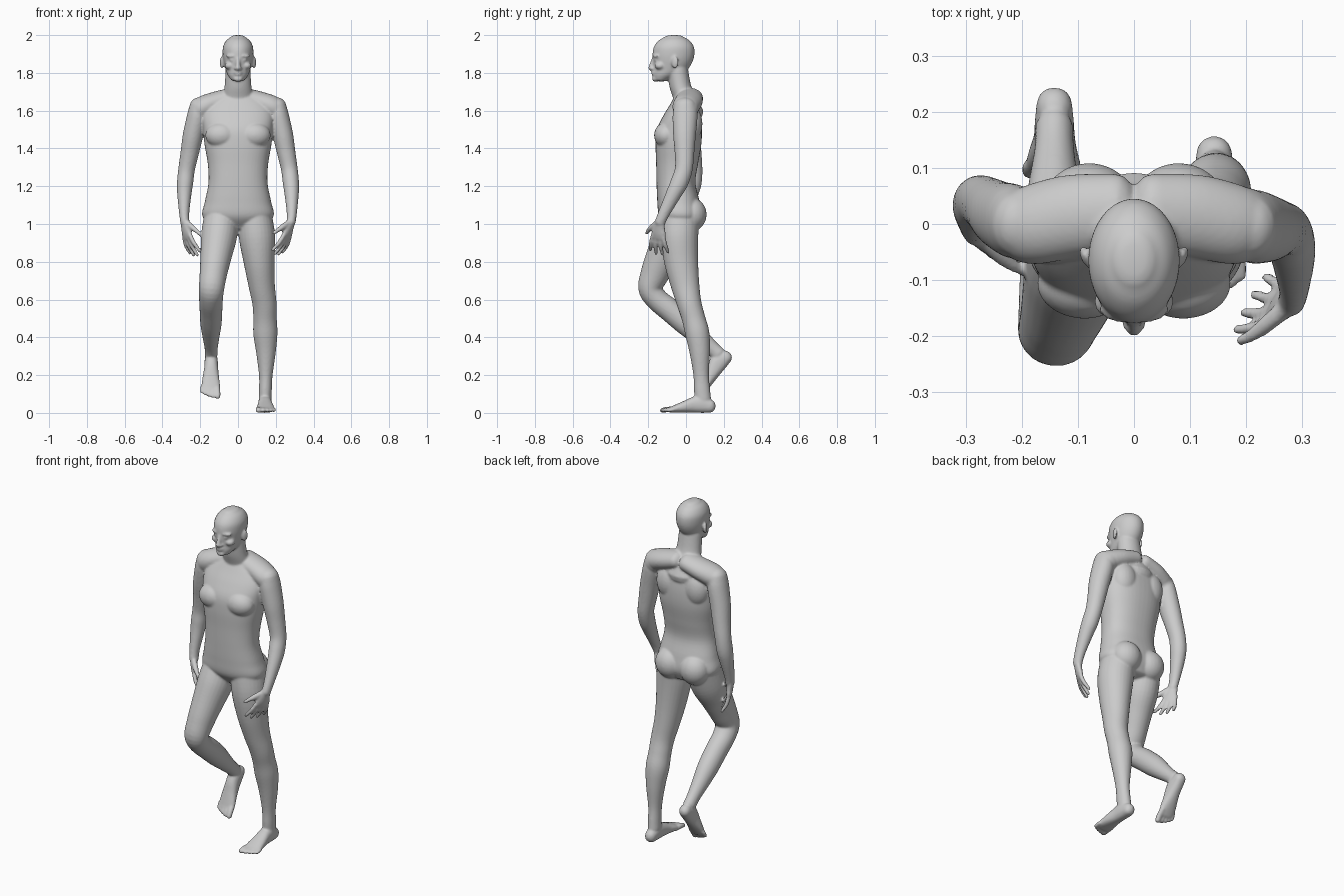
import bpy, bmesh, math
from mathutils import Vector, Matrix

X, Y, Z = Vector((1, 0, 0)), Vector((0, 1, 0)), Vector((0, 0, 1))
bm = bmesh.new()


def spline(pts, sub=5):
    """Catmull-Rom through rows of (x, y, z, radius_u, radius_v)."""
    p = [pts[0]] + list(pts) + [pts[-1]]
    out = []
    for i in range(1, len(p) - 2):
        for k in range(sub):
            t = k / sub
            out.append([0.5 * (2 * b + (c - a) * t + (2 * a - 5 * b + 4 * c - d) * t * t
                               + (3 * b - a - 3 * c + d) * t ** 3)
                        for a, b, c, d in zip(p[i - 1], p[i], p[i + 1], p[i + 2])])
    out.append(list(pts[-1]))
    return out


def loft(pts, ref=X, axis=None, cap=1.0, power=2.0, n=28):
    """Skin elliptical rings along a path, with rounded ends."""
    rows = spline(pts)
    pos = [Vector(r[:3]) for r in rows]
    rings = []
    last = len(rows) - 1
    for i, r in enumerate(rows):
        t = axis or (pos[min(i + 1, last)] - pos[max(i - 1, 0)]).normalized()
        u = (ref - t * ref.dot(t)).normalized()
        v = t.cross(u)
        ring = (pos[i], t, u, v, r[3], r[4])
        angles = [0]
        if i == 0:
            angles = [-85, -65, -45, -22, 0]
        elif i == last:
            angles = [0, 22, 45, 65, 85]
        for deg in angles:
            a = math.radians(deg)
            rings.append((pos[i] + t * cap * min(r[3], r[4]) * math.sin(a), u, v,
                          r[3] * math.cos(a), r[4] * math.cos(a)))
    loops = []
    for c, u, v, ru, rv in rings:
        loop = []
        for k in range(n):
            a = 2 * math.pi * k / n
            ca, sa = math.cos(a), math.sin(a)
            loop.append(bm.verts.new(c + u * ru * math.copysign(abs(ca) ** (2 / power), ca)
                                     + v * rv * math.copysign(abs(sa) ** (2 / power), sa)))
        loops.append(loop)
    for a, b in zip(loops, loops[1:]):
        for k in range(n):
            bm.faces.new((a[k], a[(k + 1) % n], b[(k + 1) % n], b[k]))
    bm.faces.new(loops[0][::-1])
    bm.faces.new(loops[-1])


def blob(c, r, rot=0.0):
    m = Matrix.Translation(c) @ Matrix.Rotation(rot, 4, 'Z') @ Matrix.Diagonal((*r, 1))
    bmesh.ops.create_uvsphere(bm, u_segments=24, v_segments=16, radius=1, matrix=m)


def local_loft(o, e, pts, **kw):
    """Loft in a local frame e = (along, across, third)."""
    loft([(*(o + e[0] * p[0] + e[1] * p[1] + e[2] * p[2]), p[3], p[4]) for p in pts], ref=e[1], **kw)


def hand(s, wrist, d):
    d = Vector(d).normalized()
    a = Vector((-0.5 * s, -0.85, 0))
    a = (a - d * a.dot(d)).normalized()
    e = (d, a, d.cross(a) * s)
    o = Vector(wrist)
    local_loft(o, e, [(-.01, 0, 0, .026, .021), (.035, .002, 0, .036, .019),
                      (.065, 0, 0, .043, .017), (.09, 0, .001, .042, .013)], cap=.6)
    for w, length in ((.033, .085), (.011, .097), (-.011, .09), (-.032, .072)):
        local_loft(o, e, [(.08, w, 0, .012, .012), (.088 + length * .45, w * 1.35, .008, .0115, .0115),
                          (.088 + length, w * 1.65, .028, .009, .009)], n=14)
    local_loft(o, e, [(.012, .02, .004, .017, .015), (.042, .05, .012, .0155, .015),
                      (.065, .072, .02, .012, .012), (.088, .088, .03, .0095, .0095)], n=14)


def foot(s, heel, f, k):
    e = (Vector(f).normalized(), X * s, Vector(k).normalized())
    o = Vector(heel)
    local_loft(o, e, [(.032, 0, .036, .032, .035), (.07, 0, .047, .035, .047), (.115, 0, .044, .037, .043),
                      (.165, .002, .033, .043, .032), (.21, .002, .023, .049, .022),
                      (.24, .002, .017, .047, .015)], axis=e[0], power=2.3)
    for w, tip, r in ((-.034, .282, .0155), (-.009, .28, .012), (.012, .272, .0115),
                      (.031, .262, .011), (.047, .25, .0105)):
        local_loft(o, e, [(.215, w * .9, .018, r, r), (tip - .025, w, .018, r, r),
                          (tip, w, .0135, r, r * .9)], n=14)


# Torso and neck
loft([(0, -.02, .985, .12, .08), (0, -.03, 1.04, .188, .112), (0, -.04, 1.12, .175, .112),
      (0, -.053, 1.22, .156, .103), (0, -.047, 1.32, .16, .111), (0, -.04, 1.42, .177, .121),
      (0, -.035, 1.50, .184, .119), (0, -.022, 1.57, .188, .10), (0, -.008, 1.63, .165, .078),
      (0, 0, 1.675, .11, .06)], axis=Z, cap=.3, power=2.3, n=48)
loft([(0, .02, 1.60, .10, .072), (0, -.006, 1.67, .083, .064), (0, -.03, 1.73, .071, .058),
      (0, -.045, 1.82, .066, .056)], axis=Z)

# Head
loft([(0, -.13, 1.765, .038, .04), (0, -.105, 1.79, .055, .07), (0, -.081, 1.82, .066, .091),
      (0, -.07, 1.86, .076, .105), (0, -.066, 1.90, .081, .111), (0, -.064, 1.94, .079, .105),
      (0, -.063, 1.972, .062, .081), (0, -.063, 1.99, .038, .05)], axis=Z, cap=.27, n=40)
loft([(0, -.168, 1.885, .010, .010), (0, -.179, 1.85, .0115, .012), (0, -.186, 1.826, .014, .014)])
blob((0, -.162, 1.768), (.026, .018, .015))          # chin
blob((0, -.172, 1.803), (.023, .012, .006))          # upper lip
blob((0, -.171, 1.791), (.021, .012, .006))          # lower lip

# Mirrored swellings: face, shoulders, chest, back and seat
for s in (1, -1):
    blob((s * .034, -.158, 1.889), (.03, .016, .010), s * .3)      # brow
    blob((s * .033, -.157, 1.868), (.014, .013, .007), s * .3)     # eye
    blob((s * .045, -.138, 1.838), (.026, .028, .02))              # cheek
    blob((s * .013, -.178, 1.823), (.009, .012, .008))             # nostril
    blob((s * .086, -.058, 1.855), (.009, .020, .032), s * -.35)   # ear
    loft([(s * .03, .02, 1.672, .07, .05), (s * .11, .014, 1.648, .074, .055),
          (s * .175, 0, 1.622, .072, .06), (s * .2, 0, 1.60, .066, .06)], ref=Y, cap=.8)
    blob((s * .088, -.105, 1.47), (.085, .064, .068))              # chest
    blob((s * .09, .025, 1.53), (.075, .062, .10))                 # shoulder blade
    blob((s * .08, .03, 1.05), (.085, .079, .088))                 # seat

# Arms: left swings forward, right hangs slightly back
arm_x = [.207, .215, .238, .255, .272, .28, .284, .285, .281]
arm_z = [1.62, 1.57, 1.47, 1.38, 1.29, 1.22, 1.16, 1.06, 1.01]
arm_r = [(.05, .06), (.055, .066), (.054, .06), (.049, .052), (.044, .047), (.043, .047),
         (.038, .041), (.027, .031), (.024, .028)]
swing = {1: [-.005, -.005, -.008, -.008, -.012, -.035, -.065, -.115, -.137],
         -1: [0, .005, .016, .03, .04, .036, .025, 0, -.012]}
for s, ys in swing.items():
    loft([(s * x, y, z, *r) for x, y, z, r in zip(arm_x, ys, arm_z, arm_r)])
hand(1, (.28, -.138, 1.01), (-.28, -.1, -.95))
hand(-1, (-.283, -.012, 1.01), (.18, -.12, -.95))

# Standing leg
loft([(.09, -.03, 1.04, .09, .10), (.101, -.035, .93, .096, .10), (.112, -.025, .80, .082, .09),
      (.125, -.005, .68, .07, .076), (.14, .017, .58, .064, .065), (.143, .04, .50, .062, .062),
      (.145, .06, .42, .064, .064), (.148, .073, .32, .052, .054), (.147, .08, .20, .036, .041),
      (.145, .085, .12, .034, .043), (.143, .09, .07, .034, .043)], cap=.5)
foot(1, (.143, .157, 0), (0, -1, 0), (0, 0, 1))

# Lifted leg
loft([(-.09, -.03, 1.04, .09, .10), (-.10, -.07, .94, .095, .104), (-.115, -.118, .84, .084, .09),
      (-.13, -.163, .74, .073, .077), (-.14, -.189, .66, .067, .064), (-.143, -.153, .60, .063, .06),
      (-.143, -.08, .54, .060, .062), (-.143, 0, .47, .056, .060), (-.143, .07, .405, .045, .049),
      (-.142, .135, .345, .035, .039), (-.142, .172, .31, .034, .040)], cap=.5)
foot(-1, (-.142, .258, .298), (0, -.63, -.78), (0, -.78, .63))

# Fuse everything into one smooth skin
bmesh.ops.recalc_face_normals(bm, faces=bm.faces)
mesh = bpy.data.meshes.new("walking_figure")
bm.to_mesh(mesh)
bm.free()
body = bpy.data.objects.new("walking_figure", mesh)
bpy.context.collection.objects.link(body)
skin = body.modifiers.new("skin", 'REMESH')
skin.mode = 'VOXEL'
skin.voxel_size = 0.006
skin.use_smooth_shade = True
soft = body.modifiers.new("soften", 'SMOOTH')
soft.factor = 0.5
soft.iterations = 5
